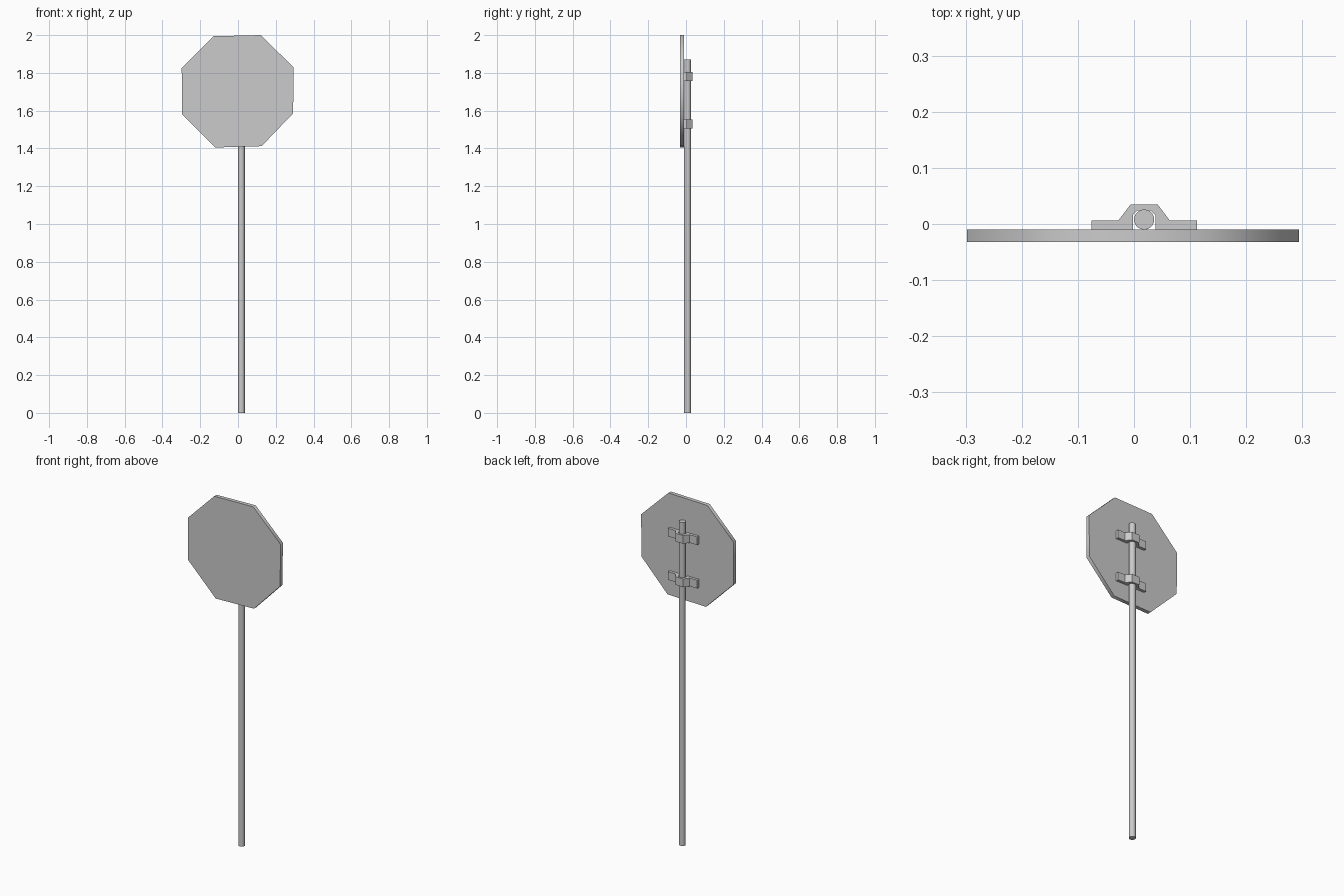
import bpy, bmesh, math
from mathutils import Vector

cube = bpy.data.objects.get("Cube")
if cube:
    bpy.data.objects.remove(cube, do_unlink=True)

# Single plain metal colour
metal = bpy.data.materials.new("plain grey metal")
metal.use_nodes = True
grey = (0.6, 0.6, 0.6, 1)
metal.diffuse_color = grey
metal.node_tree.nodes["Principled BSDF"].inputs["Base Color"].default_value = grey


def extrude_profile(name, points, direction, smooth_angle):
    """Extrude a closed 3D outline into a solid part."""
    bm = bmesh.new()
    face = bm.faces.new([bm.verts.new(p) for p in points])
    result = bmesh.ops.extrude_face_region(bm, geom=[face], use_keep_orig=True)
    moved = [v for v in result["geom"] if isinstance(v, bmesh.types.BMVert)]
    bmesh.ops.translate(bm, verts=moved, vec=Vector(direction))
    bmesh.ops.recalc_face_normals(bm, faces=bm.faces)
    mesh = bpy.data.meshes.new(name)
    bm.to_mesh(mesh)
    bm.free()
    mesh.materials.append(metal)
    obj = bpy.data.objects.new(name, mesh)
    bpy.context.collection.objects.link(obj)
    bpy.ops.object.select_all(action='DESELECT')
    obj.select_set(True)
    bpy.context.view_layer.objects.active = obj
    bpy.ops.object.shade_smooth_by_angle(angle=math.radians(smooth_angle))
    return obj


POLE_X, POLE_Y, POLE_R = 0.018, 0.008, 0.018
PLATE_BACK = -0.01

# Octagonal plate, slightly uneven, with a softly shaded rim
octagon = [(-0.13, 1.994), (0.12, 2.0), (0.294, 1.83), (0.292, 1.586),
           (0.125, 1.412), (-0.12, 1.405), (-0.296, 1.58), (-0.298, 1.825)]
extrude_profile("sign_plate", [(x, -0.032, z) for x, z in octagon],
                (0, PLATE_BACK + 0.032, 0), 60)

# Round pole
sides = 20
ring = [(POLE_X + POLE_R * math.cos(math.tau * i / sides),
         POLE_Y + POLE_R * math.sin(math.tau * i / sides), 0) for i in range(sides)]
extrude_profile("pole", ring, (0, 0, 1.87), 40)

# Clamp brackets: half profile from flange to crown and back inside, then mirrored
outer = [(0.094, PLATE_BACK), (0.094, 0.006), (0.046, 0.006), (0.024, 0.035)]
inner = [(0.012, 0.024), (0.02, 0.016), (0.02, PLATE_BACK)]


def mirrored(points):
    return [(-x, y) for x, y in reversed(points)]


clamp = outer + mirrored(outer) + mirrored(inner)[::1] + inner
for name, z in (("upper_clamp", 1.757), ("lower_clamp", 1.506)):
    extrude_profile(name, [(POLE_X + x, y, z) for x, y in clamp], (0, 0, 0.047), 30)
